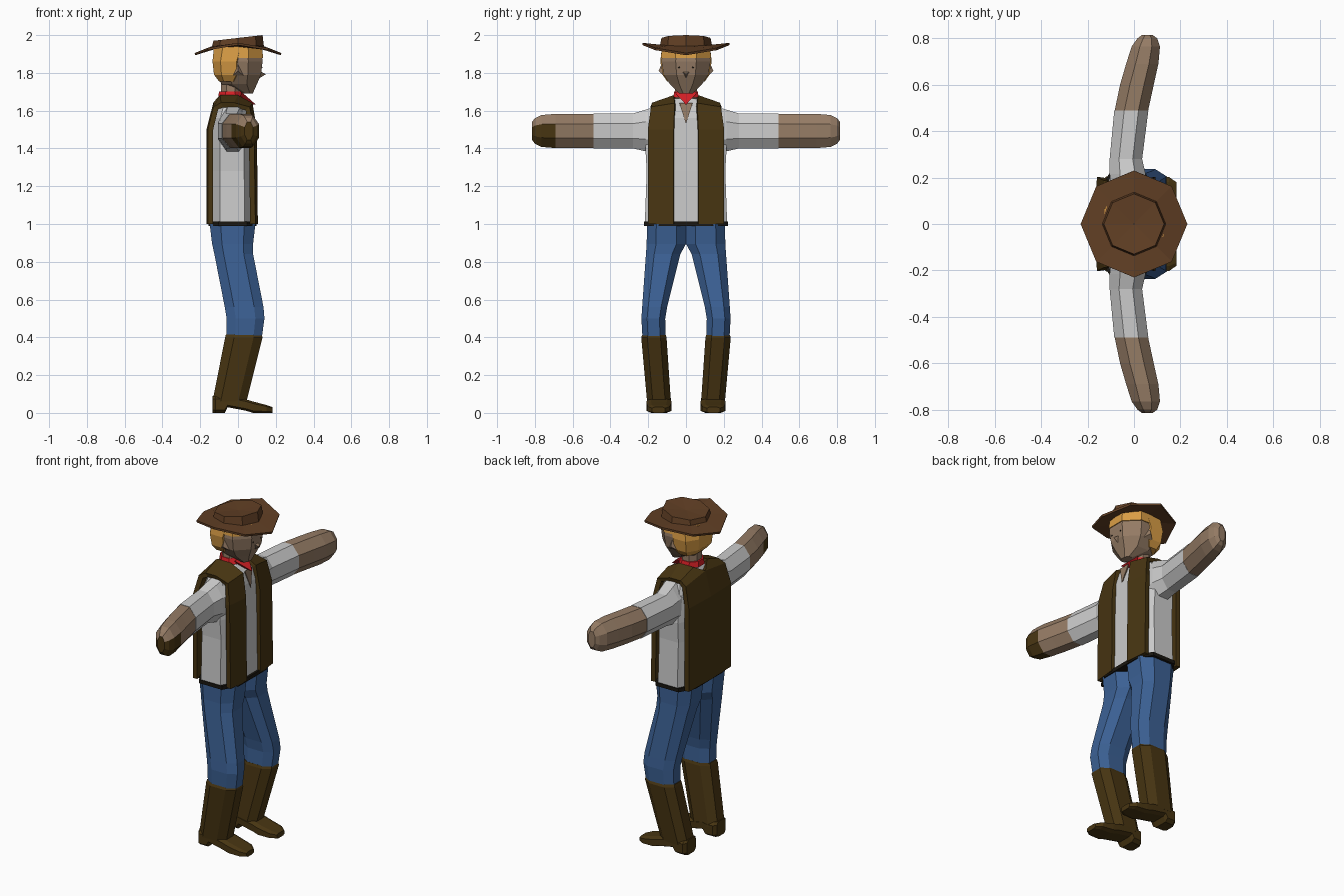
import bpy, bmesh
from math import cos, sin, pi

def mat(name, r, g, b):
    m = bpy.data.materials.new(name)
    m.diffuse_color = (r, g, b, 1)
    return m

BROWN = mat("leather", .065, .036, .006)
DENIM = mat("denim", .045, .12, .3)
SKIN = mat("skin", .3, .2, .13)
HAT = mat("felt", .12, .05, .018)
HAIR = mat("hair", .7, .34, .06)
RED = mat("red_cloth", .7, .015, .02)
BLACK = mat("dark", .01, .008, .005)
SHIRT = mat("shirt_cloth", .6, .6, .6)

def finish(name, bm, *mats):
    bmesh.ops.recalc_face_normals(bm, faces=bm.faces[:])
    me = bpy.data.meshes.new(name)
    bm.to_mesh(me)
    bm.free()
    ob = bpy.data.objects.new(name, me)
    bpy.context.collection.objects.link(ob)
    for m in mats:
        me.materials.append(m)
    return ob

def skin(name, rings, *mats, caps=True, closed=True):
    """Join rings of points with quads."""
    bm = bmesh.new()
    vs = [[bm.verts.new(p) for p in ring] for ring in rings]
    n = len(rings[0])
    for a, b in zip(vs, vs[1:]):
        for i in range(n if closed else n - 1):
            j = (i + 1) % n
            bm.faces.new((a[i], a[j], b[j], b[i]))
    if caps:
        bm.faces.new(vs[0])
        bm.faces.new(vs[-1])
    return finish(name, bm, *mats)

def loft(name, axis, sections, *mats, c=.29, side=1):
    """Eight-sided loft; section = position, u min, u max, v min, v max."""
    rings = []
    for p, u0, u1, v0, v1 in sections:
        a, b = (u1 - u0) * c, (v1 - v0) * c
        uv = [(u0 + a, v0), (u1 - a, v0), (u1, v0 + b), (u1, v1 - b),
              (u1 - a, v1), (u0 + a, v1), (u0, v1 - b), (u0, v0 + b)]
        pts = {'x': [(p, u, v) for u, v in uv], 'y': [(u, p, v) for u, v in uv],
               'z': [(u, v, p) for u, v in uv]}[axis]
        rings.append([(x, y * side, z) for x, y, z in pts])
    return skin(name, rings, *mats)

def pyramid(name, a, b, d, tip, m):
    bm = bmesh.new()
    v = [bm.verts.new(p) for p in (a, b, d, tip)]
    for i, j, k in ((0, 1, 2), (0, 1, 3), (1, 2, 3), (2, 0, 3)):
        bm.faces.new((v[i], v[j], v[k]))
    return finish(name, bm, m)

# Hat: crown with a dent, saddle-shaped brim
def hat_ring(r, z):
    return [(r * cos(i * pi / 4), r * sin(i * pi / 4), z(i * pi / 4)) for i in range(8)]
hat = skin("hat", [
    hat_ring(.002, lambda a: 1.975),
    hat_ring(.13, lambda a: 1.985 + .015 * cos(a)),
    hat_ring(.137, lambda a: 1.945 - .004 * cos(2 * a)),
    hat_ring(.23, lambda a: 1.932 - .027 * cos(2 * a))], HAT, caps=False)
mod = hat.modifiers.new("thickness", 'SOLIDIFY')
mod.thickness = .012
mod.offset = -1

# Head, hair, face
loft("head", 'z', [(1.69, .03, .078, -.035, .035), (1.74, -.085, .1, -.085, .085),
                   (1.79, -.12, .122, -.118, .118), (1.86, -.13, .13, -.13, .13),
                   (1.94, -.122, .122, -.122, .122)], SKIN)
loft("hair", 'z', [(1.755, -.1, .0, -.1, .1), (1.79, -.127, .03, -.124, .124),
                   (1.86, -.135, .035, -.136, .136), (1.94, -.127, .06, -.127, .127)], HAIR, c=.25)
loft("fringe", 'z', [(1.88, -.13, .133, -.133, .133),
                     (1.94, -.127, .127, -.127, .127)], HAIR)
loft("neck", 'z', [(1.63, -.09, .02, -.06, .06), (1.78, -.09, .01, -.055, .055)], SKIN)
pyramid("nose", (.118, -.022, 1.808), (.118, .022, 1.808), (.11, 0, 1.77), (.148, 0, 1.793), SKIN)
for s in (1, -1):
    pyramid("eye", (.12, s * .02, 1.82), (.118, s * .055, 1.82), (.122, s * .037, 1.845),
            (.13, s * .037, 1.828), BLACK)
    pyramid("ear", (-.03, s * .12, 1.785), (.03, s * .12, 1.785), (0, s * .13, 1.845),
            (0, s * .145, 1.81), SKIN)

# Neckerchief and open collar
loft("neckerchief_band", 'z', [(1.67, -.105, .03, -.068, .068),
                               (1.702, -.1, .015, -.062, .062)], RED)
pyramid("neckerchief_point", (.02, -.062, 1.698), (.02, .062, 1.698), (.0, 0, 1.64),
        (.095, 0, 1.632), RED)
pyramid("open_collar", (.07, -.035, 1.64), (.07, .035, 1.64), (.04, 0, 1.6),
        (.087, 0, 1.53), SKIN)

# Shirt body and belt
loft("shirt", 'z', [(1.0, -.145, .085, -.218, .218), (1.28, -.145, .083, -.208, .208),
                    (1.4, -.145, .08, -.215, .215), (1.56, -.14, .075, -.195, .195),
                    (1.625, -.115, .058, -.165, .165), (1.665, -.09, .015, -.07, .07)], SHIRT, c=.22)
loft("belt", 'z', [(.99, -.155, .098, -.222, .222), (1.012, -.155, .098, -.222, .222)], BLACK, c=.2)

# Vest: half strip running over the shoulder, mirrored and thickened
rows = [((.105, .065, 1.0), (.092, .202, 1.0)),
        ((.1, .065, 1.5), (.085, .202, 1.5)),
        ((.077, .06, 1.64), (.062, .185, 1.62)),
        ((.0, .065, 1.682), (-.02, .18, 1.642)),
        ((-.095, .065, 1.682), (-.09, .18, 1.642)),
        ((-.13, 0, 1.645), (-.13, .188, 1.62)),
        ((-.167, 0, 1.5), (-.16, .202, 1.5)),
        ((-.167, 0, 1.0), (-.16, .202, 1.0))]
vest = skin("vest", rows, BROWN, caps=False, closed=False)
if vest.data.polygons[0].normal.x < 0:
    vest.data.flip_normals()
mod = vest.modifiers.new("other_half", 'MIRROR')
mod.use_axis = (False, True, False)
mod = vest.modifiers.new("thickness", 'SOLIDIFY')
mod.thickness = .028
mod.offset = -1

for s in (1, -1):
    # Arms
    loft("sleeve", 'y', [(.17, -.1, .055, 1.37, 1.62), (.215, -.105, .05, 1.385, 1.605),
                         (.28, -.105, .035, 1.4, 1.585),
                         (.49, -.085, .062, 1.4, 1.585)], SHIRT, side=s)
    arm = loft("forearm_and_hand", 'y', [(.485, -.084, .06, 1.402, 1.583),
                                         (.6, -.06, .085, 1.402, 1.583),
                                         (.69, -.034, .105, 1.402, 1.583),
                                         (.765, -.01, .112, 1.408, 1.577),
                                         (.8, .015, .1, 1.425, 1.56),
                                         (.815, .035, .08, 1.445, 1.54)], SKIN, BROWN, side=s)
    # Dark lower half of one hand
    if s < 0:
        for p in arm.data.polygons:
            if p.center.y < -.69 and p.center.z < 1.5:
                p.material_index = 1
    # Legs
    loft("trouser_leg", 'z', [(.39, -.06, .125, .108, .23), (.5, -.06, .14, .11, .236),
                              (.56, -.07, .135, .1, .232), (.84, -.125, .08, .03, .212),
                              (.895, -.137, .08, 0, .208), (1.0, -.15, .092, 0, .207)],
         DENIM, side=s, c=.24)
    # Boots
    loft("boot_shaft", 'z', [(.06, -.135, .045, .08, .206), (.4, -.068, .13, .103, .237),
                             (.415, -.064, .125, .108, .23)], BROWN, side=s, c=.24)
    loft("boot_foot", 'x', [(-.135, .1, .185, 0, .09), (-.12, .082, .205, 0, .09),
                            (-.07, .08, .205, 0, .09), (-.055, .08, .205, .03, .09),
                            (.04, .078, .208, .012, .072), (.08, .078, .208, 0, .06),
                            (.15, .085, .203, 0, .042), (.183, .11, .18, 0, .03)],
         BROWN, side=s, c=.18)
